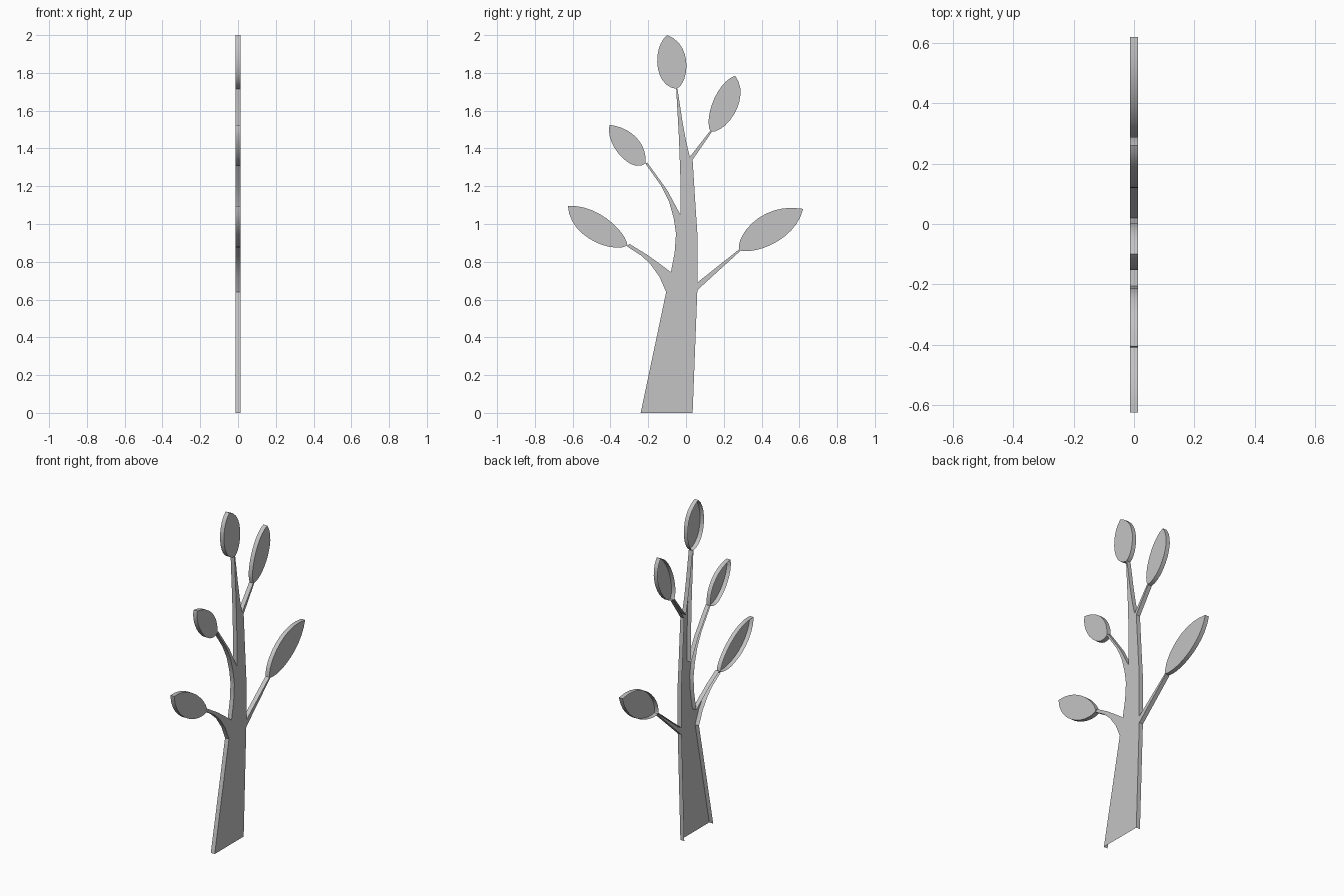
import bpy
import math
from mathutils import Vector
from mathutils.geometry import interpolate_bezier

cube = bpy.data.objects.get("Cube")
if cube:
    bpy.data.objects.remove(cube, do_unlink=True)

HALF = 0.013    # half of the plate depth
STEPS = 12      # points along each curved leaf side

grey = bpy.data.materials.new("plain grey")
grey.use_nodes = True
colour = (0.55, 0.55, 0.55, 1)
grey.diffuse_color = colour
grey.node_tree.nodes["Principled BSDF"].inputs["Base Color"].default_value = colour


def shell(name, outline, open_bottom=False):
    """Shallow tray: a face on the left side, walls round the rim, open behind."""
    count = len(outline)
    pairs = list(zip(outline, outline[1:] + outline[:1]))
    area = sum(a[0] * b[1] - b[0] * a[1] for a, b in pairs)
    if area < 0:
        outline = outline[::-1]
    verts = [(x, y, z) for x in (HALF, -HALF) for y, z in outline]
    faces = [tuple(range(count))]
    for i in range(count):
        j = (i + 1) % count
        on_ground = outline[i][1] == 0 and outline[j][1] == 0
        if not (open_bottom and on_ground):
            faces.append((i, i + count, j + count, j))
    mesh = bpy.data.meshes.new(name)
    mesh.from_pydata(verts, [], faces)
    mesh.materials.append(grey)
    obj = bpy.data.objects.new(name, mesh)
    bpy.context.collection.objects.link(obj)
    bpy.ops.object.select_all(action="DESELECT")
    obj.select_set(True)
    bpy.context.view_layer.objects.active = obj
    bpy.ops.object.shade_smooth_by_angle(angle=math.radians(30))
    return obj


def curve_through(start, near, far, end):
    """Smooth cubic curve passing through four points."""
    p, q, r, s = (Vector((y, z, 0)) for y, z in (start, near, far, end))
    handle_a = (-5 * p + 18 * q - 9 * r + 2 * s) / 6
    handle_b = (2 * p - 9 * q + 18 * r - 5 * s) / 6
    return [(v.x, v.y) for v in interpolate_bezier(p, handle_a, handle_b, s, STEPS)]


def leaf(name, base, tip, first_side, second_side):
    up = curve_through(base, *first_side, tip)
    down = curve_through(tip, *reversed(second_side), base)
    shell(name, up[:-1] + down[:-1])


# Trunk with its four branches, one continuous outline
left_low_branch = [(-.105, .64), (-.14, .72), (-.19, .79), (-.24, .835), (-.31, .88),
                   (-.3, .895), (-.21, .84), (-.14, .79), (-.08, .745)]
left_high_branch = [(-.06, .85), (-.053, .95), (-.065, 1.03), (-.09, 1.12), (-.13, 1.2),
                    (-.215, 1.32), (-.205, 1.325), (-.1, 1.18), (-.03, 1.05)]
top_stem = [(-.03, 1.25), (-.037, 1.45), (-.052, 1.715), (-.045, 1.715),
            (-.02, 1.55), (0, 1.44), (.02, 1.355)]
right_high_branch = [(.125, 1.49), (.135, 1.485), (.035, 1.34)]
right_low_branch = [(.05, 1.1), (.06, .95), (.06, .69), (.28, .865), (.285, .855), (.06, .65)]
shell("trunk_and_branches",
      [(-.24, 0)] + left_low_branch + left_high_branch + top_stem
      + right_high_branch + right_low_branch + [(.035, 0)],
      open_bottom=True)

# Leaves: base, tip, then two points along each side
leaf("top_leaf", (-.05, 1.715), (-.1, 2),
     [(-.135, 1.78), (-.15, 1.9)], [(-.003, 1.79), (-.01, 1.91)])
leaf("back_high_leaf", (.13, 1.487), (.26, 1.785),
     [(.125, 1.59), (.175, 1.71)], [(.225, 1.54), (.285, 1.66)])
leaf("front_high_leaf", (-.215, 1.32), (-.405, 1.525),
     [(-.23, 1.41), (-.295, 1.485)], [(-.305, 1.325), (-.385, 1.415)])
leaf("front_low_leaf", (-.31, .885), (-.625, 1.095),
     [(-.355, .97), (-.47, 1.06)], [(-.43, .885), (-.56, .96)])
leaf("back_low_leaf", (.28, .86), (.62, 1.08),
     [(.315, .965), (.435, 1.06)], [(.4, .87), (.535, .945)])
